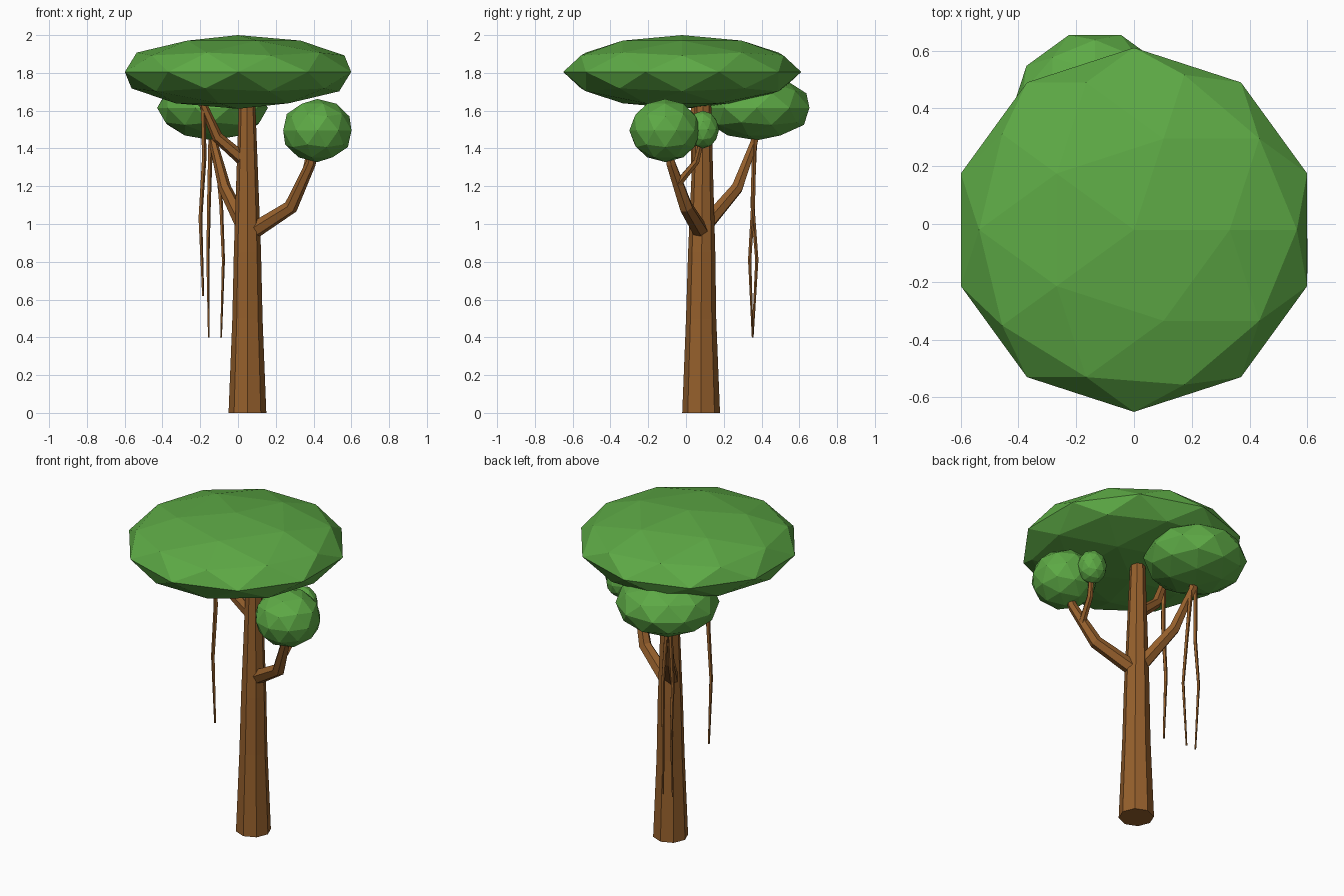
import bpy, bmesh, math
from mathutils import Vector

if "Cube" in bpy.data.objects:
    bpy.data.objects.remove(bpy.data.objects["Cube"])


def material(name, color):
    m = bpy.data.materials.new(name)
    m.diffuse_color = (*color, 1)
    m.use_nodes = True
    m.node_tree.nodes["Principled BSDF"].inputs["Base Color"].default_value = m.diffuse_color
    return m


BARK = material("bark", (0.30, 0.115, 0.025))
LEAF = material("leaf", (0.11, 0.40, 0.06))


def tube(name, path, sides):
    """Faceted tapering tube; path holds (x, y, z, radius)."""
    pts = [Vector(p[:3]) for p in path]
    bm = bmesh.new()
    rings = []
    for i, p in enumerate(pts):
        tangent = pts[min(i + 1, len(pts) - 1)] - pts[max(i - 1, 0)]
        up = Vector((0, 0, 1 if tangent.z > 0 else -1))
        q = up.rotation_difference(tangent)
        ring = []
        for k in range(sides):
            a = 2 * math.pi * k / sides
            off = Vector((math.cos(a), math.sin(a), 0)) * path[i][3]
            ring.append(bm.verts.new(p + q @ off))
        rings.append(ring)
    for a, b in zip(rings, rings[1:]):
        for k in range(sides):
            n = (k + 1) % sides
            bm.faces.new((a[k], a[n], b[n], b[k]))
    bm.faces.new(rings[0])
    bm.faces.new(rings[-1])
    bmesh.ops.recalc_face_normals(bm, faces=bm.faces)
    me = bpy.data.meshes.new(name)
    bm.to_mesh(me)
    bm.free()
    me.materials.append(BARK)
    bpy.context.collection.objects.link(bpy.data.objects.new(name, me))


def foliage(name, center, radius, height, turn=0):
    """Flattened low-poly ball of leaves."""
    bpy.ops.mesh.primitive_ico_sphere_add(subdivisions=2, radius=1, location=center,
                                          rotation=(0, 0, math.radians(turn)))
    ob = bpy.context.object
    ob.name = name
    ob.scale = (radius, radius, height)
    ob.data.materials.append(LEAF)


# Trunk
tube("trunk", [(.05, .08, 0, .10), (.05, .08, .5, .08), (.05, .083, .85, .072),
               (.048, .09, 1.68, .042)], 8)

# Branches
tube("right_branch", [(.06, .085, .95, .045), (.28, .0, 1.09, .038),
                      (.385, -.08, 1.32, .027), (.41, -.10, 1.43, .022)], 6)
tube("right_twig", [(.345, -.045, 1.21, .022), (.37, .055, 1.33, .018),
                    (.385, .085, 1.45, .014)], 6)
tube("back_branch", [(.03, .10, .99, .042), (-.07, .27, 1.19, .034),
                     (-.13, .36, 1.43, .022), (-.14, .375, 1.52, .02)], 6)
tube("left_branch", [(.04, .085, 1.33, .036), (-.11, .065, 1.46, .03),
                     (-.18, .045, 1.62, .022), (-.20, .04, 1.70, .02)], 6)

# Hanging aerial roots
tube("left_hanging_root", [(-.185, .04, 1.63, .014), (-.18, .04, 1.35, .013),
                           (-.20, .04, 1.03, .011), (-.185, .04, .62, .006)], 5)
tube("back_hanging_root_1", [(-.145, .365, 1.48, .014), (-.155, .352, 1.1, .011),
                             (-.16, .375, .81, .009), (-.155, .353, .4, .005)], 5)
tube("back_hanging_root_2", [(-.12, .36, 1.45, .014), (-.09, .355, 1.1, .011),
                             (-.078, .337, .81, .009), (-.09, .353, .4, .005)], 5)

# Foliage
foliage("main_canopy", (0, -.02, 1.805), .63, .195)
foliage("back_canopy", (-.135, .375, 1.615), .293, .172, 90)
foliage("right_canopy", (.42, -.11, 1.495), .19, .167)
foliage("small_canopy", (.385, .09, 1.5), .085, .10)
